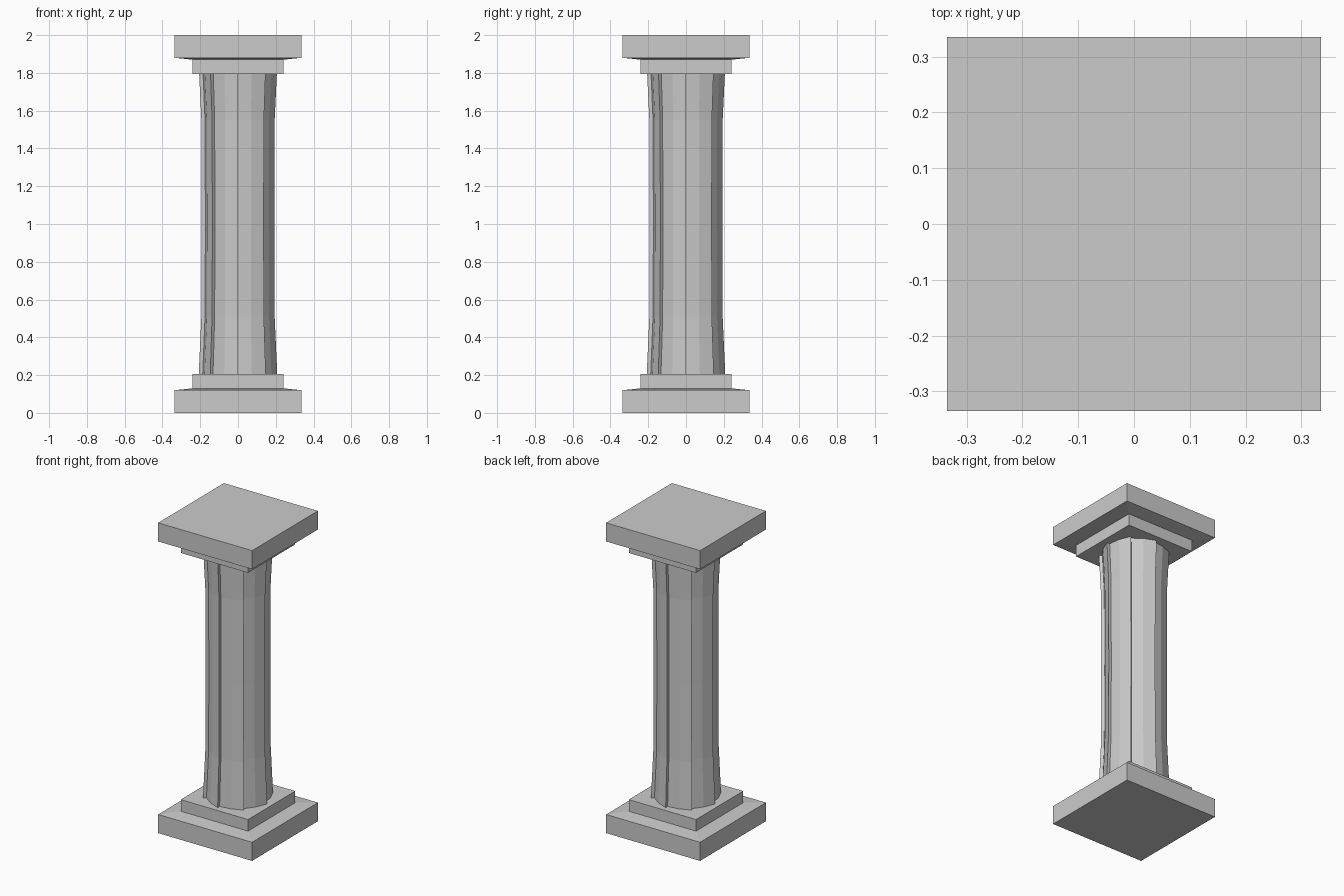
import bpy, bmesh, math

if "Cube" in bpy.data.objects:
    bpy.data.objects.remove(bpy.data.objects["Cube"])


def loft(name, rings):
    """Flat-shaded solid skinned through a stack of (points, z) rings."""
    bm = bmesh.new()
    loops = [[bm.verts.new((x, y, z)) for x, y in pts] for pts, z in rings]
    n = len(loops[0])
    for a, b in zip(loops, loops[1:]):
        for i in range(n):
            j = (i + 1) % n
            bm.faces.new((a[i], a[j], b[j], b[i]))
    bm.faces.new(loops[0][::-1])
    bm.faces.new(loops[-1])
    bmesh.ops.recalc_face_normals(bm, faces=bm.faces[:])
    me = bpy.data.meshes.new(name)
    bm.to_mesh(me)
    bm.free()
    ob = bpy.data.objects.new(name, me)
    bpy.context.collection.objects.link(ob)
    return ob


def square(h):
    return [(-h, -h), (h, -h), (h, h), (-h, h)]


def fluted(scale):
    """Eight scalloped facets, each ending in a small radial step."""
    pts = []
    for k in range(8):
        for step, r in ((0, 0.180), (0.5, 0.184), (1, 0.200)):
            a = math.radians(-90 + 45 * (k + step))
            pts.append((r * scale * math.cos(a), r * scale * math.sin(a)))
    return pts


# Stepped base and its mirrored capital: slab, shallow slope, inner block
profile = [(0.335, 0.0), (0.335, 0.12), (0.24, 0.13), (0.24, 0.205)]
loft("base", [(square(h), z) for h, z in profile])
loft("capital", [(square(h), 2 - z) for h, z in profile])

# Shaft flaring slightly at both ends
shaft_rings = [(1.04, 0.2), (0.97, 0.51), (0.96, 1.0), (0.97, 1.55), (1.03, 1.8)]
loft("shaft", [(fluted(s), z) for s, z in shaft_rings])
